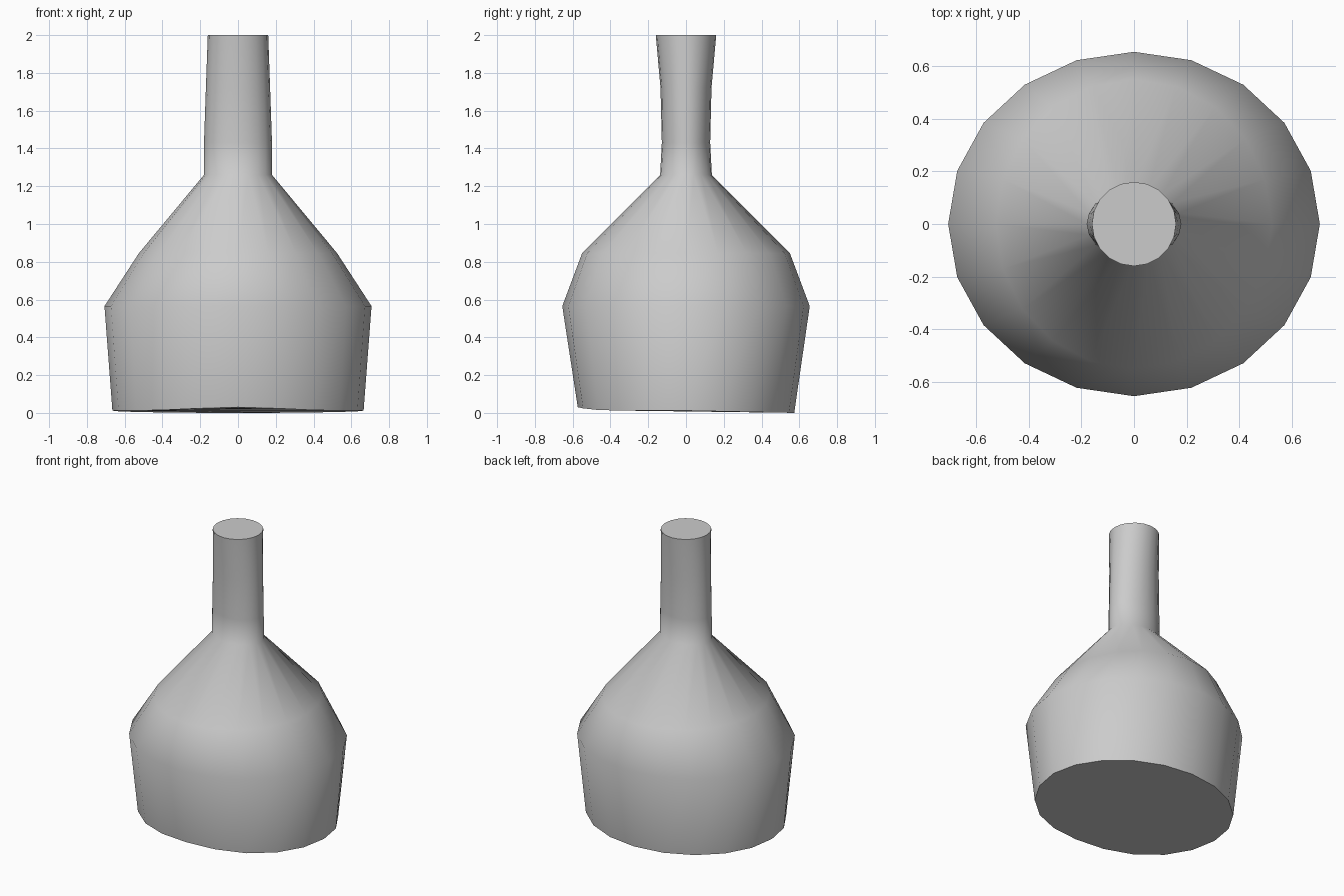
import bpy, bmesh, math

if "Cube" in bpy.data.objects:
    bpy.data.objects.remove(bpy.data.objects["Cube"])

SIDES = 20
# body profile: height, half width in x, half depth in y
RINGS = [
    (0.01, 0.665, 0.573),
    (0.565, 0.707, 0.655),
    (0.845, 0.525, 0.55),
    (1.26, 0.18, 0.137),
    (1.43, 0.18, 0.128),
    (1.72, 0.17, 0.135),
    (2.0, 0.16, 0.16),
]


def base_height(s):
    # rim is lowest at the back and lifts slightly at the front
    if s > 0:
        return 0.012 * (1 - s)
    return 0.012 + 0.018 * abs(s) ** 8


bm = bmesh.new()
loops = []
for level, (z, rx, ry) in enumerate(RINGS):
    loop = []
    for i in range(SIDES):
        a = 2 * math.pi * i / SIDES
        h = base_height(math.sin(a)) if level == 0 else z
        loop.append(bm.verts.new((rx * math.cos(a), ry * math.sin(a), h)))
    loops.append(loop)

# side walls
for low, high in zip(loops, loops[1:]):
    for i in range(SIDES):
        j = (i + 1) % SIDES
        bm.faces.new((low[i], low[j], high[j], high[i]))

# flat top and base
bm.faces.new(loops[-1])
bm.faces.new(loops[0][::-1])

mesh = bpy.data.meshes.new("bottle")
bm.to_mesh(mesh)
bm.free()
bottle = bpy.data.objects.new("bottle", mesh)
bpy.context.collection.objects.link(bottle)

# smooth walls with crisp top and base rims
bpy.context.view_layer.objects.active = bottle
bottle.select_set(True)
bpy.ops.object.shade_smooth_by_angle(angle=math.radians(60))
